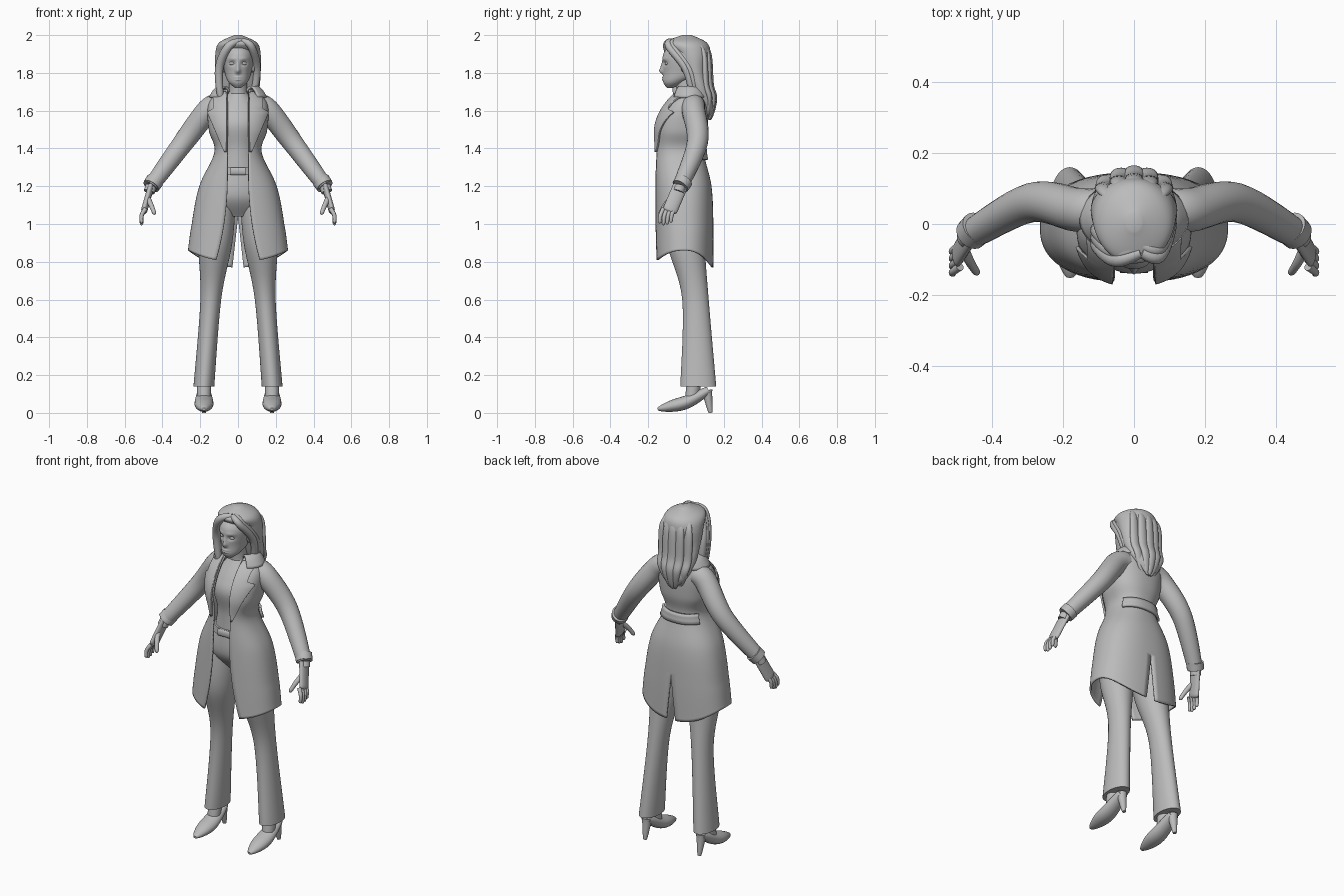
import bpy, bmesh, math
from mathutils import Vector

default_cube = bpy.data.objects.get("Cube")
if default_cube:
    bpy.data.objects.remove(default_cube, do_unlink=True)

plain_grey = bpy.data.materials.new("plain grey")
plain_grey.diffuse_color = (.5, .5, .5, 1)
plain_grey.use_nodes = True
shader = plain_grey.node_tree.nodes["Principled BSDF"]
shader.inputs["Base Color"].default_value = plain_grey.diffuse_color


def smooth(rows, steps=8):
    """Run a smooth spline through a few rows of equal length."""
    result = []
    for i in range(len(rows) - 1):
        before, after = rows[max(i - 1, 0)], rows[min(i + 2, len(rows) - 1)]
        for k in range(steps):
            t = k / steps
            result.append([b + t / 2 * (c - a + t * (2*a - 5*b + 4*c - d + t * (3*(b - c) + d - a)))
                           for a, b, c, d in zip(before, rows[i], rows[i + 1], after)])
    return result + [list(rows[-1])]


def spread(start, end, count):
    return [start + (end - start) * i / count for i in range(count + 1)]


def circle(count):
    return spread(0, math.tau, count)[:-1]


def skin(name, rings, closed=True, mirror=False, thickness=0):
    """Join a list of point rings into one smooth surface."""
    bm = bmesh.new()
    verts = [[bm.verts.new(point) for point in ring] for ring in rings]
    count = len(verts[0])
    for lower, upper in zip(verts, verts[1:]):
        for j in range(count if closed else count - 1):
            k = (j + 1) % count
            bm.faces.new((lower[j], lower[k], upper[k], upper[j]))
    if closed:
        bm.faces.new(verts[0])
        bm.faces.new(verts[-1])
    bmesh.ops.recalc_face_normals(bm, faces=bm.faces[:])
    mesh = bpy.data.meshes.new(name)
    bm.to_mesh(mesh)
    bm.free()
    mesh.materials.append(plain_grey)
    mesh.shade_smooth()
    mesh.set_sharp_from_angle(angle=math.radians(50))
    part = bpy.data.objects.new(name, mesh)
    bpy.context.scene.collection.objects.link(part)
    if mirror:
        part.modifiers.new("mirror", "MIRROR")
    if thickness:
        solid = part.modifiers.new("thickness", "SOLIDIFY")
        solid.thickness, solid.offset = thickness, 0
    return part


def tube(name, path, start, end, bulge=0, flat=1, tip=False, mirror=True, axis=(1, 0, 0)):
    """Tapered tube along a path; flat scales the radius across the axis."""
    points = [Vector(point) for point in smooth(path)]
    last = len(points) - 1
    rings = []
    for i, point in enumerate(points):
        f = i / last
        radius = start + (end - start) * f + bulge * math.sin(math.pi * f)
        if tip:
            radius *= math.sqrt(1 - max(0, 6 * f - 5.02) ** 2)
        along = (points[min(i + 1, last)] - points[max(i - 1, 0)]).normalized()
        side = Vector(axis)
        side = (side - along * side.dot(along)).normalized()
        across = along.cross(side) * flat
        rings.append([point + radius * (side * math.cos(a) + across * math.sin(a)) for a in circle(20)])
    return skin(name, rings, mirror=mirror)


def oval(z, width, front, back, angle, center=0):
    middle, depth = (front + back) / 2, (back - front) / 2
    return center + width * math.sin(angle), middle - depth * math.cos(angle), z


def stack(name, rows, center=0, lean=0, mirror=False, detail=48, steps=8):
    """Horizontal ovals; each row is height, half width, front, back."""
    return skin(name, [[oval(*row, a, center + lean * row[0]) for a in circle(detail)]
                       for row in smooth(rows, steps)], mirror=mirror)


def ball(name, location, scale):
    bpy.ops.mesh.primitive_uv_sphere_add(radius=1, location=location, scale=scale)
    part = bpy.context.object
    part.name = name
    part.data.materials.append(plain_grey)
    part.data.shade_smooth()


# Coat: height, half width, back; front, opening, vent and hem follow rules
coat_rows = smooth([(1.71, .07, .08), (1.64, .15, .11), (1.5, .15, .11), (1.38, .12, .09),
                    (1.2, .2, .13), (1, .24, .14), (.8, .26, .14)])
boxy = .85


def opening(z):
    return .055 + .3 * max(0, 1.25 - z) ** 2


def vent(z):
    return .13 * max(0, 1.03 - z)


def angle_at(row, x):
    return math.asin(min(x / row[1], 1) ** (1 / boxy))


def coat_point(row, angle, raise_by=0):
    z, width, back = row
    front = 2.4 * max(0, z - 1.48) ** 2 - .16
    s, c = math.sin(angle), math.cos(angle)
    depth = (back - front) / 2 + raise_by
    x = (width + raise_by) * abs(s) ** boxy
    y = (front + back) / 2 - depth * math.copysign(abs(c) ** boxy, c)
    hem = .06 - (.06 if c > 0 else .09) * c * c
    return x, y, z + hem * min(max(0, 5 * (1 - z)), 1)


def coat_strip(name, rows, first, final, raise_by=0, thickness=.01):
    rings = [[coat_point(row, a, raise_by) for a in spread(first(row), final(row), 30)] for row in rows]
    skin(name, rings, closed=False, mirror=True, thickness=thickness)


def coat_between(low, high):
    return [row for row in coat_rows if low < row[0] < high]


def lapel_edge(row):
    z = row[0]
    return angle_at(row, .06 + .4 * (z - 1.37) if z < 1.6 else .12)


def front_edge(row):
    return angle_at(row, opening(row[0]))


coat_strip("coat", coat_rows, front_edge, lambda row: math.pi - angle_at(row, vent(row[0])))
coat_strip("lapels", coat_between(1.37, 1.7), front_edge, lapel_edge, raise_by=.012)
coat_strip("back_half_belt", coat_between(1.32, 1.4), lambda row: math.pi - 1, lambda row: math.pi,
           raise_by=.014, thickness=.014)

# Collar folds up and out around the neck
skin("collar", [[oval(1.7 + .04 * math.sin(math.pi * f) - .03 * f, .06 + .09 * f, -.03 - .06 * f,
                      .08 + .04 * f, a) for a in spread(.75, math.pi, 20)] for f in spread(0, 1, 12)],
     closed=False, mirror=True, thickness=.01)

# Sleeves with cuffs and wrist bands
cuff, wrist = (.46, -.03, 1.2), (.47, -.04, 1.17)
tube("sleeves", [(.1, .04, 1.63), (.16, .04, 1.6), (.29, .06, 1.43), cuff], .06, .04, bulge=.01)
tube("sleeve_cuffs", [(.44, -.01, 1.23), cuff], .048, .046)
tube("wrist_bands", [cuff, wrist], .03, .03)

# Hands
tube("palms", [cuff, (.48, -.06, 1.13), (.5, -.09, 1.06)], .017, .017, flat=2.3, tip=True)
for i, finger in enumerate(("index", "middle", "ring", "little")):
    y, length = .02 * i - .12, .08 - .01 * abs(i - 1.3)
    tube(finger + "_fingers", [(.49, y, 1.08), (.51, y - .015, 1.08 - length / 2),
                               (.51, y - .02, 1.07 - length)], .012, .009, tip=True)
tube("thumbs", [(.48, -.07, 1.14), (.46, -.11, 1.1), (.44, -.14, 1.05)], .016, .01, tip=True)

# Shirt, belt and trousers
stack("shirt", [(1.69, .05, -.05, .05), (1.6, .12, -.11, .09), (1.52, .13, -.14, .09),
                (1.4, .1, -.12, .08), (1.27, .12, -.12, .08)])
stack("belt", [(1.26, .13, -.13, .09), (1.3, .12, -.13, .09)])
tube("belt_buckle", [(-.04, -.13, 1.28), (.04, -.13, 1.28)], .02, .02, flat=.4, mirror=False, axis=(0, 0, 1))
stack("trouser_hips", [(1.28, .12, -.12, .08), (1.14, .18, -.12, .12), (1.04, .12, -.05, .07)])
stack("trouser_legs", [(1.14, .09, -.1, .11), (.9, .09, -.1, .1), (.6, .055, -.02, .12),
                       (.14, .055, -.03, .16)], center=.192, lean=-.08, mirror=True)

# Pointed shoes on thin heels
tube("shoes", [(.18, -.15, .02), (.18, -.08, .035), (.18, .01, .06), (.18, .12, .12)],
     .01, .03, bulge=.03, flat=.7)
tube("shoe_heels", [(.18, .11, .12), (.18, .13, 0)], .03, .01)
tube("ankles", [(.18, .05, .2), (.18, .03, .08)], .04, .035)

# Neck and head
stack("neck", [(1.64, .07, -.05, .08), (1.7, .05, -.05, .06), (1.79, .05, -.06, .05)])
head = stack("head", [(1.72, .015, -.1, -.07), (1.75, .05, -.12, 0), (1.8, .07, -.12, .08),
                      (1.9, .08, -.12, .1), (1.97, .03, -.06, .05)], detail=112, steps=16)

# Face relief: x, height, spread across, spread up, push
nose, bridge = (0, 1.81, .013, .015, -.02), (0, 1.835, .01, .02, -.01)
socket, brow = (.03, 1.85, .017, .011, .012), (.03, 1.875, .025, .008, -.004)
upper_lip, lower_lip = (0, 1.776, .018, .005, -.006), (0, 1.764, .016, .005, -.006)
for vert in head.data.vertices:
    if vert.co.y < -.04:
        for x, z, across, up, push in (nose, bridge, socket, brow, upper_lip, lower_lip):
            distance = ((abs(vert.co.x) - x) / across) ** 2 + ((vert.co.z - z) / up) ** 2
            vert.co.y += push * math.exp(-distance)
for side, word in ((-1, "right"), (1, "left")):
    ball(word + "_eye", (side * .03, -.1, 1.85), (.016, .012, .01))
    ball(word + "_ear", (side * .08, -.01, 1.835), (.01, .018, .033))

# Hair: main mass, swept front locks and long back locks
stack("hair", [(2, .02, -.02, .03), (1.96, .1, -.11, .11), (1.9, .12, -.07, .13), (1.8, .12, -.02, .12),
               (1.7, .11, .02, .14), (1.62, .08, .08, .15), (1.55, .01, .12, .13)])
for shift in (0, .02, .04):
    tube("right_front_lock", [(.02, shift - .08, 1.97), (-.05, shift - .1, 1.94), (-.1, shift - .06, 1.82),
                              (-.09, shift - .05, 1.64)], .014, .016, bulge=.008, tip=True, mirror=False)
    tube("left_front_lock", [(.02, shift - .08, 1.97), (.07, shift - .09, 1.94), (.1, shift, 1.82),
                             (.08, shift + .04, 1.66)], .014, .016, bulge=.006, tip=True, mirror=False)
for x in spread(-.08, .08, 4):
    y = .13 - 4 * x * x
    tube("back_lock", [(x / 2, y - .05, 1.97), (x, y - .01, 1.9), (x, y, 1.74), (x * .9, y + .02, 1.66),
                       (x / 3, y, 1.55)], .015, .015, bulge=.014, flat=.6, tip=True, mirror=False)
